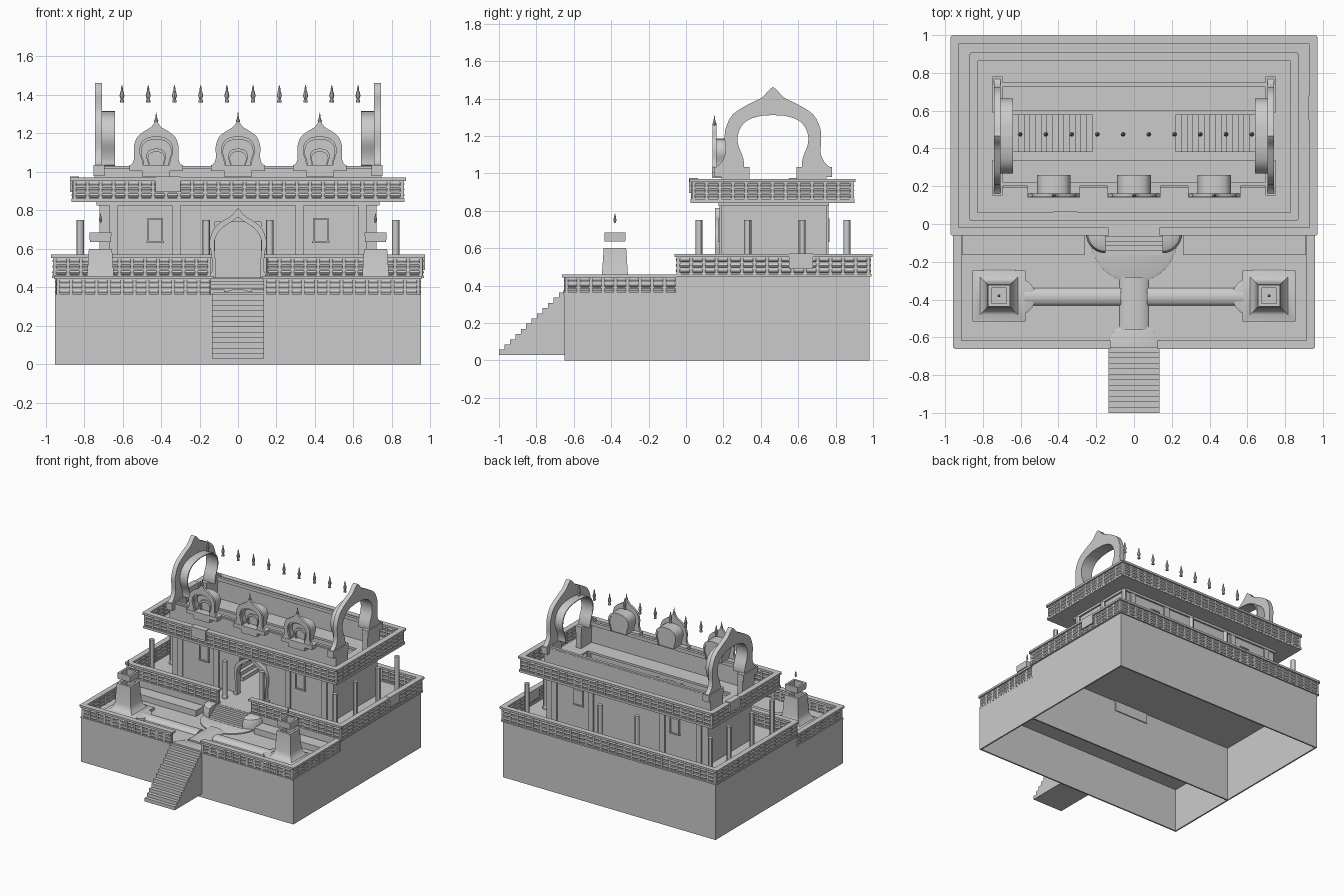
import bpy, bmesh
from math import pi, cos, sin, hypot
from mathutils import Vector

if "Cube" in bpy.data.objects:
    bpy.data.objects.remove(bpy.data.objects["Cube"])


def finish(name, bm, smooth=False):
    bmesh.ops.recalc_face_normals(bm, faces=bm.faces[:])
    me = bpy.data.meshes.new(name)
    bm.to_mesh(me)
    bm.free()
    ob = bpy.data.objects.new(name, me)
    bpy.context.collection.objects.link(ob)
    if smooth:
        bpy.ops.object.select_all(action='DESELECT')
        ob.select_set(True)
        bpy.context.view_layer.objects.active = ob
        bpy.ops.object.shade_smooth_by_angle()
    return ob


def add_loops(bm, loops, caps=True):
    # skin a stack of closed point rings
    vs = [[bm.verts.new(p) for p in l] for l in loops]
    n = len(vs[0])
    for a, b in zip(vs, vs[1:]):
        for i in range(n):
            bm.faces.new((a[i], a[(i + 1) % n], b[(i + 1) % n], b[i]))
    if caps:
        bm.faces.new(vs[0][::-1])
        bm.faces.new(vs[-1])


def rect(x0, x1, y0, y1, z):
    return [(x0, y0, z), (x1, y0, z), (x1, y1, z), (x0, y1, z)]


def boxes(name, items):
    bm = bmesh.new()
    for x0, x1, y0, y1, z0, z1 in items:
        add_loops(bm, [rect(x0, x1, y0, y1, z0), rect(x0, x1, y0, y1, z1)])
    return finish(name, bm)


def both(*items):
    # each box plus its mirror across x = 0
    return [b for i in items for b in (i, (-i[1], -i[0]) + tuple(i[2:]))]


def lathe(name, prof, places, n=10, a0=0, a1=2 * pi):
    # turned shape, or a sector of one
    bm = bmesh.new()
    k = [a0 + (a1 - a0) * i / n for i in range(n + (1 if a1 - a0 < 6 else 0))]
    for x, y in places:
        c = [(x, y)] if a1 - a0 < 3 else []
        add_loops(bm, [[(x + r * cos(a), y + r * sin(a), z) for a in k] + [(p, q, z) for p, q in c]
                       for r, z in prof])
    return finish(name, bm, True)


def curve(h, n=3):
    # smooth a half profile and mirror it
    p = [Vector(q) for q in h]
    p = [p[0]] + p + [p[-1]]
    out = []
    for a, b, c, d in zip(p, p[1:], p[2:], p[3:]):
        for i in range(n):
            t = i / n
            out.append(.5 * (2 * b + (c - a) * t + (2 * a - 5 * b + 4 * c - d) * t * t
                             + (3 * b - a - 3 * c + d) * t ** 3))
    out.append(p[-1])
    return [(-u, z) for u, z in out] + [(u, z) for u, z in out[-2::-1]]


def arch(name, outer, inner, axis, c, d0, d1):
    # ribbon between two profiles, given thickness along x or y
    def P(p, d):
        return (d, c + p[0], p[1]) if axis == 'x' else (c + p[0], d, p[1])
    bm = bmesh.new()
    add_loops(bm, [[P(a, d0), P(a, d1), P(b, d1), P(b, d0)] for a, b in zip(curve(outer), curve(inner))])
    return finish(name, bm, True)


def parapet(name, runs, z0, h=0.12):
    # rails, backing panel and three rows of rounded blocks
    bm = bmesh.new()
    for x0, y0, x1, y1 in runs:
        L = hypot(x1 - x0, y1 - y0)
        d = Vector(((x1 - x0) / L, (y1 - y0) / L, 0))
        s = Vector((-d.y, d.x, 0))
        o = Vector((x0, y0, 0))

        def bar(a, b, w, za, zb):
            add_loops(bm, [[o + d * p + s * q + Vector((0, 0, z)) for p, q in
                            ((a, -w), (b, -w), (b, w), (a, w))] for z in (za, zb)])
        bar(-.01, L + .01, .016, z0, z0 + .012)
        bar(-.015, L + .015, .022, z0 + h - .016, z0 + h)
        bar(0, L, .007, z0, z0 + h - .01)
        n = max(1, round(L / .068))
        g = L / n
        for k in range(n):
            bar(k * g - .008, k * g + .008, .012, z0, z0 + h - .01)
            for row in range(3):
                zc = z0 + .014 + (h - .032) * (row + .5) / 3
                R = (h - .032) / 6
                ring = []
                for t, r in ((.08, .8), (.16, 1), (.84, 1), (.92, .8)):
                    ring.append([o + d * (k + t) * g + s * (1.05 * R * r * cos(a * pi / 4))
                                 + Vector((0, 0, zc + .9 * R * r * sin(a * pi / 4))) for a in range(8)])
                add_loops(bm, ring)
    return finish(name, bm)


# hollow bases and terrace floors, the front one open under the towers
boxes("main_base_walls", [(-.95, .95, -.05, -.038, 0, .45), (-.95, .95, .968, .98, 0, .45)]
      + both((.938, .95, -.038, .968, 0, .45)))
boxes("main_terrace_floor", [(-.95, .95, -.05, .98, .44, .452)])
boxes("front_base_walls", [(-.95, .95, -.65, -.638, 0, .36)] + both((.938, .95, -.638, -.05, 0, .36)))
boxes("front_terrace_floor", [(-.95, .95, -.65, -.51, .35, .362), (-.63, .63, -.51, -.24, .35, .362),
                              (-.95, .95, -.24, -.05, .35, .362)] + both((.8, .95, -.51, -.24, .35, .362)))

# balustrades
parapet("front_terrace_parapet", [(-.935, -.05, -.935, -.64), (-.935, -.64, -.14, -.64),
                                  (.14, -.64, .935, -.64), (.935, -.64, .935, -.05)], .35, .11)
parapet("main_terrace_parapet", [(-.15, -.04, -.95, -.04), (-.95, -.04, -.95, .975), (-.95, .975, .95, .975),
                                 (.95, .975, .95, -.04), (.95, -.04, .15, -.04)], .45)
parapet("roof_parapet", [(-.85, .04, .85, .04), (.85, .04, .85, .885),
                         (.85, .885, -.85, .885), (-.85, .885, -.85, .04)], .85)
boxes("parapet_cover_plates", [(-.43, -.3, .015, .065, .895, .976), (.925, .972, .55, .68, .49, .572),
                               (-.874, -.825, .55, .68, .895, .976)])

# front stairs, upper steps and their surroundings
bm = bmesh.new()
prof = [(-.65, .03), (-1, .03)]
for k in range(12):
    prof += [(-1 + .35 * k / 12, .03 + .333 * (k + 1) / 12), (-1 + .35 * (k + 1) / 12, .03 + .333 * (k + 1) / 12)]
add_loops(bm, [[(x, y, z) for y, z in prof] for x in (-.135, .135)])
finish("front_stairs", bm)
boxes("upper_steps", [(-.15, .15, -.165 + .024 * k, -.03, .36, .378 + .018 * k) for k in range(5)])
lathe("step_landing", [(.23, .36), (.23, .37), (.215, .376)], [(0, -.08)], 20, pi, 2 * pi)
lathe("gate_landing", [(.135, .36), (.135, .37), (.12, .376)], [(0, -.655)], 20, 0, pi)
for s, a in ((-1, pi), (1, 1.5 * pi)):
    lathe("step_cheek_" + ("left" if s < 0 else "right"), [(.105, .36), (.105, .42), (.095, .445), (.07, .458)],
          [(s * .15, -.05)], 8, a, a + pi / 2)
boxes("terrace_benches", both((.26, .91, -.165, -.06, .36, .41)))
bm = bmesh.new()
for s in (-1, 1):
    add_loops(bm, [[(s * x, -.385 - .047 * cos(pi * i / 10), .36 + .03 * sin(pi * i / 10)) for i in range(11)]
                   for x in (.07, .58)])
add_loops(bm, [[(-.078 * cos(pi * i / 10), y, .36 + .03 * sin(pi * i / 10)) for i in range(11)]
               for y in (-.56, -.28)])
finish("rounded_garden_paths", bm, True)

# small hollow towers on the front terrace
bm = bmesh.new()
for s in (-1, 1):
    def sq(r, z, ry=None):
        ry = ry or r
        return rect(s * .715 - r, s * .715 + r, -.38 - ry, -.38 + ry, z)
    add_loops(bm, [sq(.14, .36, .135), sq(.14, .385, .135), sq(.1, .395), sq(.08, .415), sq(.07, .45),
                   sq(.06, .6), sq(.042, .6), sq(.05, .45), sq(.1, .36)], False)
    add_loops(bm, [sq(.045, .5), sq(.045, .51)])
    add_loops(bm, [sq(.055, .635), sq(.057, .685), sq(.04, .685), sq(.04, .635), sq(.055, .635)], False)
finish("tower_bodies_and_caps", bm, True)
lathe("tower_path_steps", [(.1, .36), (.1, .38), (.085, .385)], [(-.62, -.385), (.62, -.385)], 20)
lathe("tower_finials", [(.004, .735), (.008, .75), (.006, .765), (.001, .785)],
      [(-.715, -.38), (.715, -.38)], 8)

# building walls with doorway, pilasters and window frames
boxes("building_walls", [(-.72, .72, .735, .75, .45, 1.02), (-.72, .72, .19, .205, .74, 1.02)]
      + both((.705, .72, .205, .735, .45, .86), (.12, .72, .19, .205, .45, .74)))
boxes("pilasters", both(*[(x - .022, x + .022, y, y + .02, .45, .85)
                          for x in (.32, .645) for y in (.178, .742)]))
win = []
for y in (.172, .745):
    win += [(.39, .398, y, y + .022, .635, .76), (.462, .47, y, y + .022, .635, .76),
            (.39, .47, y, y + .022, .752, .76), (.385, .475, y, y + .022, .632, .642),
            (.398, .462, y + .008, y + .016, .642, .752)]
boxes("window_frames", both(*win))
door_out = [(.15, .45), (.148, .47), (.135, .485), (.135, .55), (.145, .61), (.143, .66), (.125, .705),
            (.085, .742), (.04, .768), (.015, .795), (0, .815)]
door_in = [(.118, .45), (.118, .47), (.118, .485), (.118, .55), (.122, .61), (.12, .65), (.1, .69),
           (.065, .722), (.03, .743), (.01, .76), (0, .765)]
arch("door_arch", door_out, door_in, 'y', 0, .155, .2)
lathe("terrace_posts", [(.022, .45), (.022, .47), (.019, .475), (.019, .75)],
      [(s * x, y) for s in (-1, 1) for x, y in ((.82, .07), (.82, .33), (.82, .62), (.82, .86),
                                               (.165, .07), (.165, .86))], 12)

# roof slab with a stairwell, and indoor stairs rising to each end
boxes("roof_slab", [(-.865, .865, .025, .34, .843, .86), (-.865, .865, .6, .9, .843, .86)]
      + both((.64, .865, .34, .6, .843, .86)))
boxes("roof_cornice", [(-.735, .735, .175, .19, .825, .843), (-.735, .735, .75, .765, .825, .843)]
      + both((.72, .735, .19, .75, .825, .843)))
boxes("inner_stairs", both(*[(.22 + .03 * k, .25 + .03 * k, .38, .58, .44 + .028 * k, .48 + .0285 * k)
                             for k in range(14)]))
boxes("roof_edge_rails", [(-.7, .7, .2, .222, 1.005, 1.032), (-.7, .7, .725, .748, 1.005, 1.032)])
boxes("gable_feet", both((.695, .75, .15, .34, .98, 1.035), (.695, .75, .59, .78, .98, 1.035),
                         (.7, .745, .19, .34, .86, .98), (.7, .745, .59, .75, .86, .98)))

# ogee gables at both ends and three front dormers
g_out = [(.31, 1.03), (.275, 1.06), (.255, 1.11), (.258, 1.18), (.253, 1.24), (.215, 1.315), (.13, 1.37),
         (.06, 1.405), (.022, 1.445), (0, 1.462)]
g_in = [(.155, 1.03), (.155, 1.06), (.165, 1.1), (.185, 1.15), (.188, 1.2), (.17, 1.25), (.13, 1.287),
        (.07, 1.306), (.03, 1.31), (0, 1.312)]
g_mid = [(u * 1.05, z + .006) for u, z in g_in]
for s, side in ((-1, "left"), (1, "right")):
    arch(side + "_gable", g_out, g_in, 'x', .465, s * .706, s * .742)
    arch(side + "_gable_sleeve", g_mid, g_in, 'x', .465, s * .64, s * .706)


def small(p, k=.45):
    return [(u * k, 1.03 + (z - 1.03) * k * 1.2) for u, z in p]


for x, side in ((-.425, "left"), (0, "middle"), (.425, "right")):
    arch(side + "_dormer_front", small(g_out), small(g_in), 'y', x, .143, .162)
    arch(side + "_dormer_sleeve", small(g_mid), small(g_in, .41), 'y', x, .162, .26)
    bm = bmesh.new()
    add_loops(bm, [[(x + u, y, z) for u, z in curve(small(g_in))] for y in (.2, .255)])
    finish(side + "_dormer_back", bm, True)
    arch(side + "_dormer_niche", small(g_in, .27), small(g_in, .22), 'y', x, .185, .202)
boxes("dormer_sills", [(x - .14 + a, x + .14 - a, .14, .2, z, z + .03)
                       for x in (-.425, 0, .425) for a, z in ((0, 1.005), (.07, .975))])
lathe("dormer_finials", [(.006, 1.25), (.011, 1.265), (.005, 1.28), (.001, 1.31)],
      [(x, .152) for x in (-.425, 0, .425)], 8)

# floating ridge finials
lathe("ridge_finials", [(.011, 1.36), (.011, 1.372), (.007, 1.378), (.013, 1.395), (.009, 1.415),
                        (.005, 1.425), (.006, 1.432), (.001, 1.452)],
      [(-.603 + .1363 * k, .475) for k in range(10)], 8)
